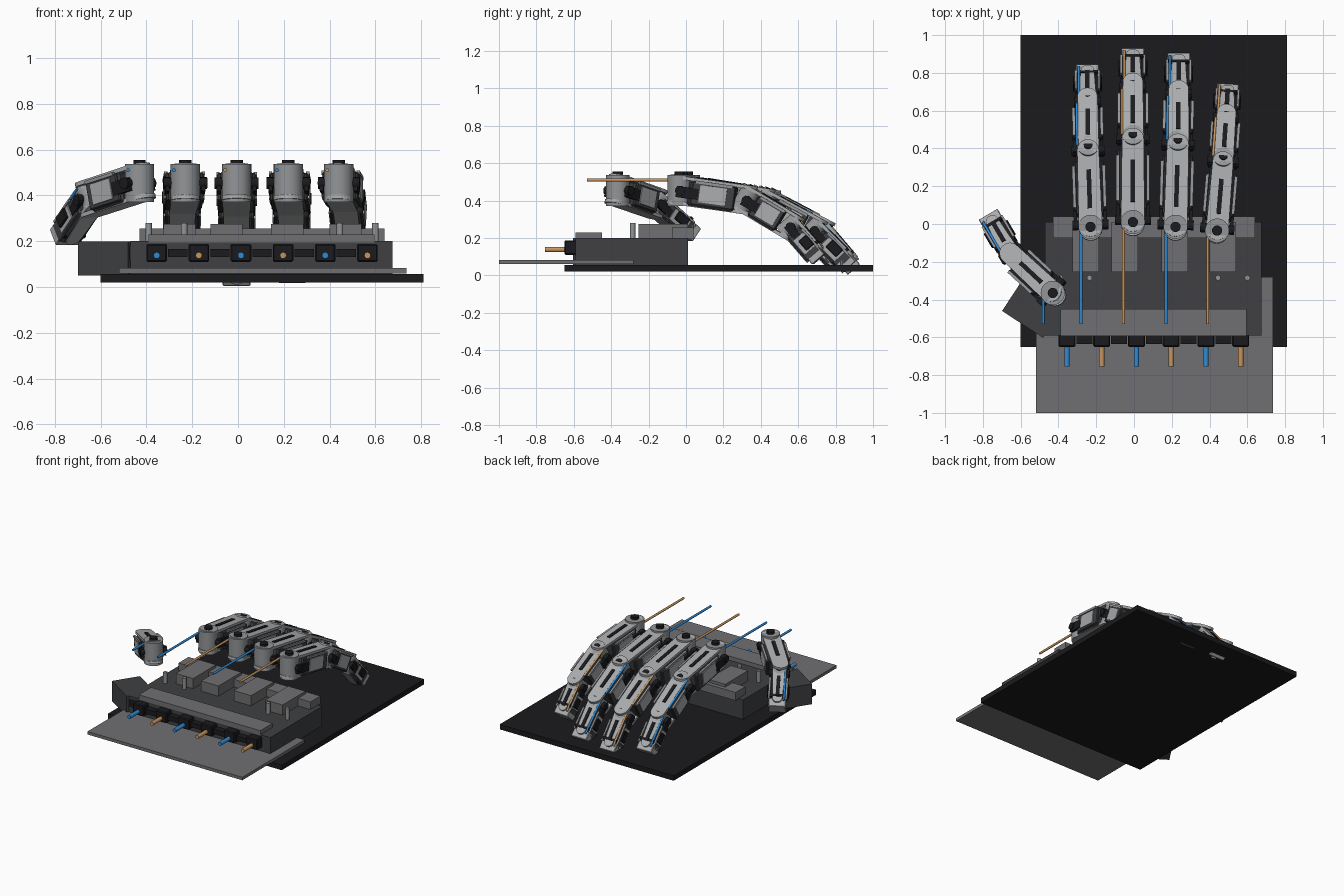
import bpy, bmesh
from math import pi, sin, cos, atan2, hypot
from mathutils import Matrix, Vector

if "Cube" in bpy.data.objects:
    bpy.data.objects.remove(bpy.data.objects["Cube"])


def mat(name, c):
    m = bpy.data.materials.new(name)
    m.diffuse_color = (*c, 1)
    m.use_nodes = True
    m.node_tree.nodes["Principled BSDF"].inputs["Base Color"].default_value = m.diffuse_color
    return m


BLACK = mat("black", (0.011, 0.011, 0.013))
DARK = mat("dark_grey", (0.05, 0.051, 0.056))
MID = mat("mid_grey", (0.16, 0.163, 0.168))
STEEL = mat("steel", (0.29, 0.3, 0.31))
LIGHT = mat("light_grey", (0.4, 0.41, 0.42))
BLUE = mat("blue", (0.026, 0.26, 0.68))
ORANGE = mat("orange", (0.58, 0.3, 0.11))
I = Matrix.Identity(4)


def finish(name, bm, m, material, smooth=False):
    bmesh.ops.recalc_face_normals(bm, faces=bm.faces)
    me = bpy.data.meshes.new(name)
    bm.to_mesh(me)
    bm.free()
    me.materials.append(material)
    ob = bpy.data.objects.new(name, me)
    ob.matrix_world = m
    bpy.context.collection.objects.link(ob)
    if smooth:
        me.shade_smooth()
        me.set_sharp_from_angle(angle=0.6)
    return ob


def box(name, lo, hi, material, m=I, bevel=0.0):
    bm = bmesh.new()
    lo, hi = Vector(lo), Vector(hi)
    bmesh.ops.create_cube(bm, size=1, matrix=Matrix.Translation((lo + hi) / 2) @ Matrix.Diagonal((*(hi - lo), 1)))
    if bevel:
        bmesh.ops.bevel(bm, geom=bm.edges[:], offset=bevel, segments=1, affect='EDGES')
    return finish(name, bm, m, material)


def rod(name, a, b, r, material, m=I, n=24):
    a, b = Vector(a), Vector(b)
    d = b - a
    bm = bmesh.new()
    bmesh.ops.create_cone(bm, cap_ends=True, segments=n, radius1=r, radius2=r, depth=d.length,
                          matrix=Matrix.Translation((a + b) / 2) @ d.to_track_quat('Z', 'Y').to_matrix().to_4x4())
    return finish(name, bm, m, material, True)


def prism(name, pts, z0, z1, material, m=I):
    bm = bmesh.new()
    f = bm.faces.new([bm.verts.new((x, y, z0)) for x, y in pts])
    ex = bmesh.ops.extrude_face_region(bm, geom=[f])
    bmesh.ops.translate(bm, vec=(0, 0, z1 - z0), verts=[v for v in ex['geom'] if isinstance(v, bmesh.types.BMVert)])
    return finish(name, bm, m, material)


def link_outline(L, r0, r1):
    n = 12
    far = [(r1 * cos(pi * i / n), L + r1 * sin(pi * i / n)) for i in range(n + 1)]
    near = [(r0 * cos(pi + pi * i / n), r0 * sin(pi + pi * i / n)) for i in range(n + 1)]
    return far + near


# Base plates and palm
box("base_plate", (-0.6, -0.65, 0.02), (0.81, 1, 0.057), BLACK)
box("wrist_plate", (-0.52, -1, 0.06), (0.735, -0.28, 0.082), MID)
box("palm_block", (-0.47, -0.59, 0.05), (0.675, 0.01, 0.2), DARK)
box("thumb_mount", (-0.13, -0.1, 0.05), (0.13, 0.1, 0.199), DARK,
    Matrix.Translation((-0.535, -0.448, 0)) @ Matrix.Rotation(-0.58, 4, 'Z'))
box("rear_rail", (-0.39, -0.592, 0.195), (0.595, -0.45, 0.23), MID)
box("knuckle_bar", (-0.43, -0.075, 0.195), (0.64, 0.04, 0.255), MID)
for x in (-0.255, -0.05, 0.215, 0.47):
    box("palm_pad", (x - 0.07, -0.255, 0.195), (x + 0.07, 0.01, 0.275), MID)
for x in (-0.39, -0.235, 0.445, 0.6):
    rod("palm_screw", (x, -0.285, 0.19), (x, -0.285, 0.28), 0.014, STEEL)
box("thumb_mount_clamp", (-0.485, -0.59, 0.12), (-0.37, -0.56, 0.18), BLACK)

# Cable sockets along the wrist
for i in range(6):
    x = -0.355 + 0.184 * i
    color = (BLUE, ORANGE)[i % 2]
    box("cable_socket", (x - 0.045, -0.65, 0.11), (x + 0.045, -0.585, 0.188), BLACK, bevel=0.006)
    rod("wrist_cable", (x, -0.755, 0.138), (x, -0.64, 0.138), 0.014, color)
    if i < 5:
        box("socket_bridge", (x + 0.05, -0.635, 0.13), (x + 0.134, -0.585, 0.165), BLACK)


def segment(name, p, q, w, h, cable=None, tip=False, first=False):
    d = q - p
    L = d.length
    m = (Matrix.Translation(p) @ Matrix.Rotation(atan2(-d.x, d.y), 4, 'Z')
         @ Matrix.Rotation(atan2(d.z, hypot(d.x, d.y)), 4, 'X'))
    r, t = w * 0.38, h / 2
    start, end = r * 0.9, L - (0.03 if tip else 0.055)
    # Core body and joint barrel
    box(name + "_core", (-w * 0.43, start, -t), (w * 0.43, end, t - 0.012), DARK, m, 0.01)
    if not first:
        rod(name + "_joint_barrel", (0, 0, -t), (0, 0, t + 0.004), r, STEEL, m)
        rod(name + "_joint_cap", (0, 0, t), (0, 0, t + 0.016), 0.023, BLACK, m)
    # Top and bottom link plates with slot
    r1 = r * (0.75 if tip else 0.92)
    LL = L - 0.06 if tip else L
    for z, part in ((t - 0.014, "_top_link"), (-t - 0.004, "_bottom_link")):
        prism(name + part, link_outline(LL, r, r1), z, z + 0.018, LIGHT, m)
    box(name + "_slot", (-0.012, L * 0.22, t), (0.012, L * 0.74, t + 0.009), BLACK, m)
    for s in (-1, 1):
        # Side frames, panels and hinge pins
        x0, x1 = sorted((s * w * 0.4, s * w * 0.5))
        box(name + "_side_frame", (x0, L * 0.2, -t * 0.88), (x1, end, t * 0.78), DARK, m, 0.005)
        x0, x1 = sorted((s * w * 0.45, s * (w * 0.5 + 0.006)))
        box(name + "_side_panel", (x0, L * 0.32, -t * 0.65), (x1, L * 0.72, t * 0.6), LIGHT, m)
        box(name + "_edge_rail", (x0, L * 0.24, t * 0.68), (x1, L * 0.8, t * 0.88), STEEL, m)
        rod(name + "_hinge_pin", (s * r * 0.8, 0.01, 0), (s * w * 0.58, 0.01, 0), 0.026, BLACK, m, 16)
        box(name + "_hinge_arm", (min(s * w * 0.42, s * w * 0.53), -0.01, -t * 0.5),
            (max(s * w * 0.42, s * w * 0.53), L * 0.3, t * 0.3), BLACK, m)
        if tip:
            xa, xb = sorted((s * w * 0.48, s * w * 0.63))
            box(name + "_grip_pad", (xa, L * 0.4, -t * 0.3), (xb, L * 0.68, t * 0.7), BLACK, m, 0.004)
    if tip:
        # Fingertip block and rib
        box(name + "_end_block", (-w * 0.5, L - 0.06, -0.042), (w * 0.5, L, 0.045), LIGHT, m, 0.004)
        box(name + "_rib", (-w * 0.46, L - 0.085, -t), (w * 0.46, L - 0.068, t + 0.006), BLACK, m)
    if cable:
        rod(name + "_cable", (-w * 0.38, 0.0, t + 0.002), (-w * 0.38, L * 0.86, t + 0.002), 0.007, cable, m, 12)


# Fingers: joint positions from knuckle to tip
fingers = {
    "index": (BLUE, 1.0, (-0.23, -0.015, 0.455), (-0.243, 0.38, 0.395), (-0.246, 0.64, 0.25), (-0.247, 0.815, 0.06)),
    "middle": (ORANGE, 1.0, (-0.006, 0.01, 0.455), (-0.006, 0.44, 0.385), (-0.006, 0.72, 0.238), (-0.006, 0.897, 0.03)),
    "ring": (BLUE, 1.0, (0.22, -0.015, 0.455), (0.232, 0.41, 0.39), (0.236, 0.68, 0.245), (0.237, 0.876, 0.045)),
    "little": (ORANGE, 0.95, (0.44, -0.035, 0.455), (0.47, 0.32, 0.405), (0.487, 0.555, 0.265), (0.496, 0.71, 0.085)),
    "thumb": (BLUE, 0.95, (-0.43, -0.365, 0.455), (-0.645, -0.165, 0.385), (-0.76, 0.03, 0.215)),
}
for name, (color, k, *joints) in fingers.items():
    P = [Vector(p) for p in joints]
    b, n = P[0], len(P) - 1
    # Upright knuckle barrel with cap and the cable leading to it
    rod(name + "_knuckle_barrel", (b.x, b.y, 0.372), (b.x, b.y, 0.537), 0.064, STEEL, n=32)
    rod(name + "_knuckle_cap", (b.x, b.y, 0.53), (b.x, b.y, 0.555), 0.027, BLACK)
    rod(name + "_long_cable", (b.x - 0.05, -0.53, 0.51), (b.x - 0.05, b.y, 0.51), 0.008, color, n=12)
    sizes = [(0.165, 0.148), (0.152, 0.138), (0.122, 0.11)]
    if n == 2:
        sizes = [sizes[0], sizes[2]]
    for i in range(n):
        w, h = sizes[i]
        segment(f"{name}_segment_{i + 1}", P[i], P[i + 1], w * k, h, color if i else None, i == n - 1, i == 0)
